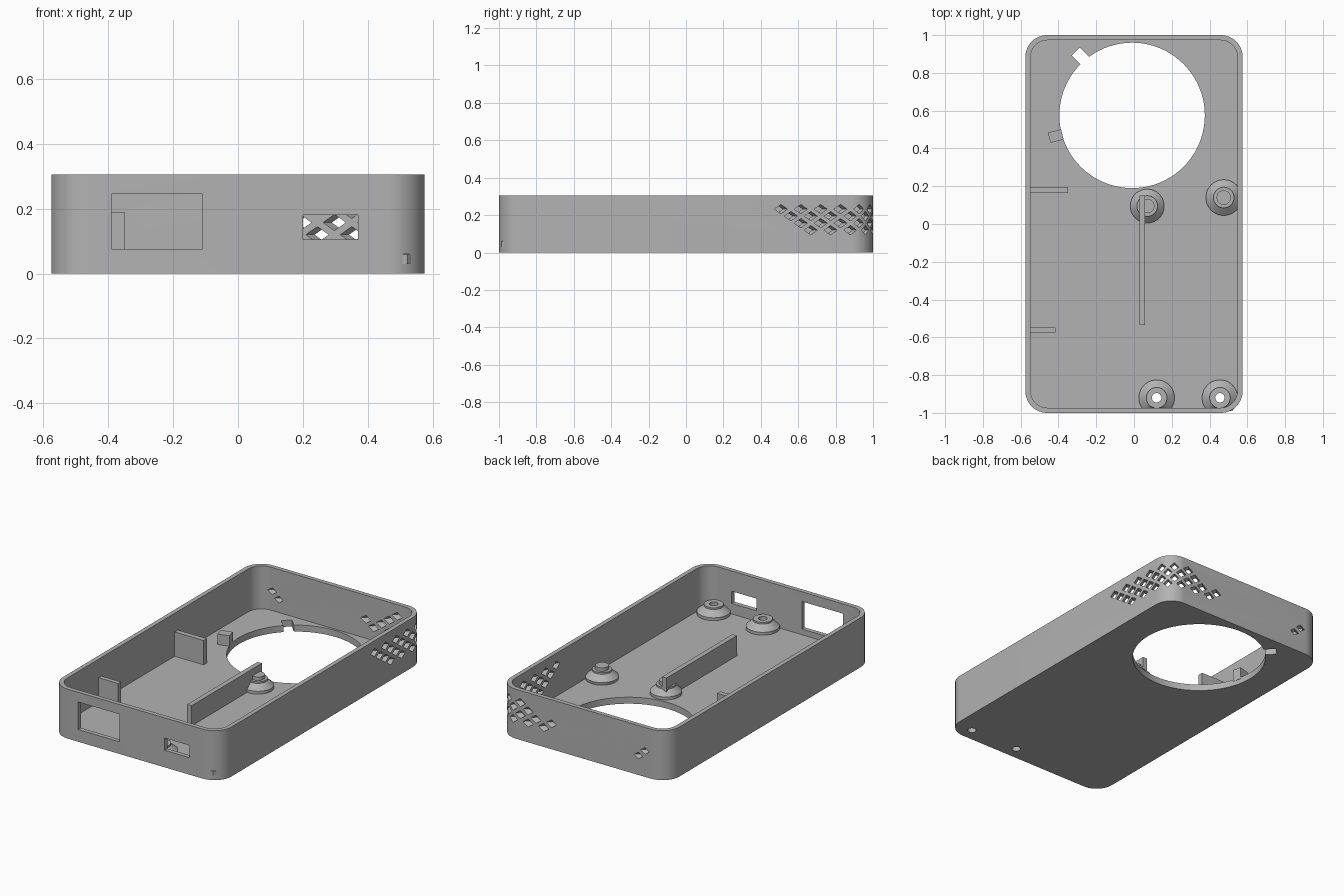
import bpy, bmesh
from math import sin, cos, pi, radians, sqrt
from mathutils import Vector, Matrix

if "Cube" in bpy.data.objects:
    bpy.data.objects.remove(bpy.data.objects["Cube"], do_unlink=True)

grey = bpy.data.materials.new("plain_grey")
grey.use_nodes = True
grey.diffuse_color = (0.45, 0.45, 0.45, 1)
grey.node_tree.nodes["Principled BSDF"].inputs["Base Color"].default_value = grey.diffuse_color

HX, HY, H = 0.575, 1.0, 0.305      # half width, half length, height
WALL, FLOOR = 0.027, 0.04


def make(name, bm):
    bmesh.ops.recalc_face_normals(bm, faces=bm.faces[:])
    mesh = bpy.data.meshes.new(name)
    bm.to_mesh(mesh)
    bm.free()
    mesh.materials.append(grey)
    obj = bpy.data.objects.new(name, mesh)
    bpy.context.collection.objects.link(obj)
    return obj


def add_box(bm, lo, hi, turn=0):
    lo, hi = Vector(lo), Vector(hi)
    size = hi - lo
    m = (Matrix.Translation((lo + hi) / 2) @ Matrix.Rotation(radians(turn), 4, "Z")
         @ Matrix.Diagonal((*size, 1)))
    bmesh.ops.create_cube(bm, size=1, matrix=m)


def box(name, lo, hi, turn=0):
    bm = bmesh.new()
    add_box(bm, lo, hi, turn)
    return make(name, bm)


def add_bar(bm, a, b, r, sides):
    a, b = Vector(a), Vector(b)
    d = b - a
    m = Matrix.Translation((a + b) / 2) @ d.to_track_quat("Z", "Y").to_matrix().to_4x4()
    bmesh.ops.create_cone(bm, cap_ends=True, segments=sides, radius1=r, radius2=r,
                          depth=d.length, matrix=m)


def rounded_block(name, hx, hy, r, z0, z1, steps=12):
    bm = bmesh.new()
    ring = []
    for q, (sx, sy) in enumerate([(1, 1), (-1, 1), (-1, -1), (1, -1)]):
        for i in range(steps + 1):
            a = (q + i / steps) * pi / 2
            ring.append(bm.verts.new((sx * (hx - r) + r * cos(a), sy * (hy - r) + r * sin(a), z0)))
    face = bm.faces.new(ring)
    ext = bmesh.ops.extrude_face_region(bm, geom=[face])["geom"]
    bmesh.ops.translate(bm, vec=(0, 0, z1 - z0),
                        verts=[v for v in ext if isinstance(v, bmesh.types.BMVert)])
    return make(name, bm)


def cut(target, cutter):
    cutter.hide_render = True
    mod = target.modifiers.new("cut", "BOOLEAN")
    mod.operation, mod.solver, mod.object = "DIFFERENCE", "EXACT", cutter
    bpy.context.view_layer.objects.active = target
    bpy.ops.object.modifier_apply(modifier=mod.name)
    bpy.data.objects.remove(cutter, do_unlink=True)


def smooth(obj):
    bpy.ops.object.select_all(action="DESELECT")
    obj.select_set(True)
    bpy.context.view_layer.objects.active = obj
    bpy.ops.object.shade_smooth_by_angle(angle=radians(30))


# Open tray with rounded corners
tray = rounded_block("tray", HX, HY, 0.115, 0, H)
cut(tray, rounded_block("cavity", HX - WALL, HY - WALL, 0.09, FLOOR, H + 0.1))

# Large round floor opening and its key notch
bm = bmesh.new()
add_bar(bm, (-0.01, 0.575, -0.1), (-0.01, 0.575, 0.1), 0.385, 80)
cut(tray, make("round_cutter", bm))
cut(tray, box("notch_cutter", (-0.325, 0.845, -0.1), (-0.215, 0.905, 0.1), -45))

# Front windows and the two screw holes in the floor
bm = bmesh.new()
add_box(bm, (-0.39, -1.1, 0.075), (-0.11, -0.95, 0.245))
add_box(bm, (0.2, -1.1, 0.105), (0.37, -0.95, 0.18))
for x in (0.12, 0.455):
    add_bar(bm, (x, -0.92, -0.1), (x, -0.92, 0.07), 0.025, 24)
cut(tray, make("opening_cutter", bm))

# Diamond vent lattice, cut diagonally through the rear left corner
bm = bmesh.new()
pitch = 0.075
across, along = Vector((-1, 1, 0)) / sqrt(2), Vector((1, 1, 0)) / sqrt(2)
for row, count in enumerate((7, 7, 8, 7)):
    for k in range(count):
        p = across * (-0.047 + pitch * (k + row / 2))
        p.z = 0.232 - row * pitch / 2
        add_bar(bm, p + along * 0.66, p + along * 1.2, 0.025, 4)
# Two stray vents at the other end of the back wall
for x, z in ((-0.43, 0.16), (-0.385, 0.12)):
    add_bar(bm, (x - 0.05, 0.94, z), (x + 0.05, 1.04, z), 0.021, 4)
cut(tray, make("vent_cutter", bm))
smooth(tray)

# Inner ribs, divider and locating block
base = FLOOR - 0.01
box("rear_rib", (-0.56, 0.165, base), (-0.35, 0.197, 0.19))
box("front_rib", (-0.56, -0.575, base), (-0.415, -0.547, 0.19))
box("divider", (0.028, -0.535, base), (0.058, 0.15, 0.165))
box("locating_block", (-0.45, 0.438, base), (-0.378, 0.493, 0.105), 14)


# Flared bosses, trimmed where they meet the walls
def boss(name, x, y, profile, sides=40):
    bm = bmesh.new()
    rings = []
    for r, z in profile:
        rings.append([bm.verts.new((min(x + r * cos(a), HX - 0.01), max(y + r * sin(a), 0.01 - HY), z))
                      for a in (2 * pi * i / sides for i in range(sides))])
    for lower, upper in zip(rings, rings[1:]):
        for i in range(sides):
            j = (i + 1) % sides
            bm.faces.new((lower[i], lower[j], upper[j], upper[i]))
    if profile[0][0] != profile[-1][0]:
        bm.faces.new(rings[0])
        bm.faces.new(rings[-1])
    smooth(make(name, bm))


flare = [(0.095, base), (0.095, 0.058), (0.055, 0.09), (0.055, 0.1)]
bore = 0.025
for side, x in (("left", 0.455), ("right", 0.12)):
    boss("front_boss_" + side, x, -0.92, [(bore, base)] + flare + [(bore, 0.1), (bore, base)])
pin = [(0.09, base)] + flare[1:] + [(0.038, 0.1), (0.038, 0.122)]
boss("rear_boss_left", 0.475, 0.14, pin)
boss("rear_boss_right", 0.07, 0.095, [(min(r, 0.09), z) for r, z in pin])
